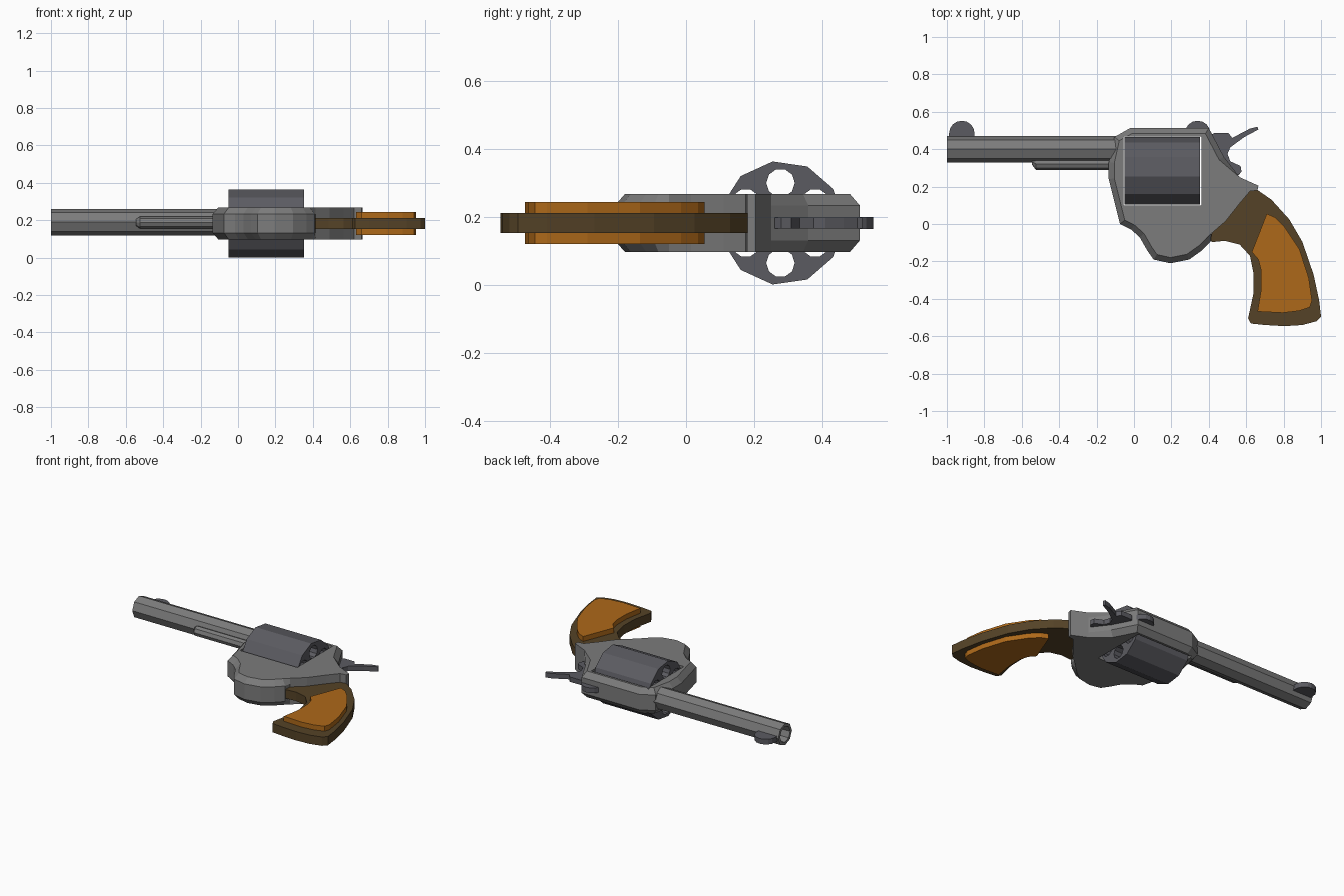
import bpy, bmesh
from math import sin, cos, pi
from mathutils import Vector

if "Cube" in bpy.data.objects:
    bpy.data.objects.remove(bpy.data.objects["Cube"])

Z = 0.183  # middle plane of the whole piece


def material(name, rgb):
    m = bpy.data.materials.new(name)
    m.diffuse_color = (*rgb, 1)
    m.use_nodes = True
    m.node_tree.nodes["Principled BSDF"].inputs["Base Color"].default_value = m.diffuse_color
    return m


STEEL = material("steel", (0.20, 0.20, 0.20))
DARK = material("dark_steel", (0.105, 0.105, 0.12))
BROWN = material("brown", (0.09, 0.055, 0.02))
WOOD = material("wood", (0.42, 0.14, 0.01))


def loft(name, rings, mat, closed=False):
    """Skin a list of equal-length rings; cap the ends unless closed."""
    bm = bmesh.new()
    vs = [[bm.verts.new(p) for p in r] for r in rings]
    n = len(vs[0])
    pairs = list(zip(vs, vs[1:])) + ([(vs[-1], vs[0])] if closed else [])
    for a, b in pairs:
        for i in range(n):
            j = (i + 1) % n
            bm.faces.new((a[i], a[j], b[j], b[i]))
    if not closed:
        bm.faces.new(vs[0])
        bm.faces.new(vs[-1])
    bmesh.ops.recalc_face_normals(bm, faces=bm.faces)
    me = bpy.data.meshes.new(name)
    bm.to_mesh(me)
    bm.free()
    ob = bpy.data.objects.new(name, me)
    bpy.context.collection.objects.link(ob)
    if mat:
        me.materials.append(mat)
    return ob


def ring(x, y, r, n, z=Z):
    """Regular polygon around the x direction, first corner at +y."""
    return [(x, y + r * cos(2 * pi * i / n), z + r * sin(2 * pi * i / n)) for i in range(n)]


def inset(pts, d):
    """Mitred inward offset of a clockwise outline."""
    out = []
    for i, p in enumerate(pts):
        p, a, b = Vector(p), Vector(pts[i - 1]), Vector(pts[(i + 1) % len(pts)])
        e, f = (p - a).normalized(), (b - p).normalized()
        n1, n2 = Vector((e.y, -e.x)), Vector((f.y, -f.x))
        out.append(p + (n1 + n2) * d / (1 + n1.dot(n2)))
    return out


def plate(name, pts, half, mat, bevel=0, drop=0, z=Z, keep=()):
    """Flat outline with thickness, optionally with chamfered rims."""
    flat = lambda ps, h: [(p[0], p[1], z + h) for p in ps]
    if not bevel:
        return loft(name, [flat(pts, -half), flat(pts, half)], mat)
    small = [pts[i] if i in keep else q for i, q in enumerate(inset(pts, bevel))]
    return loft(name, [flat(small, -half), flat(pts, drop - half),
                       flat(pts, half - drop), flat(small, half)], mat)


def cut(ob, cutter):
    cutter.hide_render = True
    mod = ob.modifiers.new("cut", "BOOLEAN")
    mod.operation, mod.solver, mod.object = "DIFFERENCE", "EXACT", cutter
    bpy.context.view_layer.objects.active = ob
    bpy.ops.object.modifier_apply(modifier=mod.name)
    bpy.data.objects.remove(cutter)


# frame with chamfered rim and a window for the cylinder
frame_pts = [(-.02, .513), (.40, .513), (.42, .475), (.48, .36), (.565, .25), (.665, .205),
             (.66, .18), (.62, .175), (.565, .11), (.49, .015), (.415, -.05), (.41, -.095),
             (.365, -.14), (.295, -.19), (.195, -.21), (.105, -.19), (.07, -.14), (.03, -.07),
             (-.015, -.03), (-.075, 0), (-.135, .24), (-.135, .33), (-.105, .465)]
frame = plate("frame", frame_pts, .086, STEEL, .03, .035, keep=(4, 5, 6, 7, 8, 9, 10))
window = [(-.055, .468), (.362, .468), (.362, .1), (-.055, .1)]
cut(frame, plate("window_cutter", window, .3, None))

# eleven-sided cylinder with six through chambers
cylinder = loft("cylinder", [ring(x, .281, .183, 11) for x in (-.05, .354)], DARK)
for i in range(6):
    a = pi / 6 + i * pi / 3
    y, z = .278 + .118 * cos(a), Z + .118 * sin(a)
    cut(cylinder, loft("chamber_cutter", [ring(x, y, .042, 10, z) for x in (-.2, .5)], None))

# octagonal hollow barrel
loft("barrel", [ring(-1, .40, .071, 8, .19), ring(-.09, .40, .071, 8, .19),
                ring(-.09, .40, .052, 8, .19), ring(-1, .40, .052, 8, .19)], STEEL, closed=True)

# ejector rod under the barrel
loft("ejector_rod", [ring(-.545, .335, .018, 8, .188), ring(-.525, .322, .032, 8, .188),
                     ring(-.11, .322, .032, 8, .188)], STEEL)

# rounded front and rear sights
for name, x, base, top in (("front_sight", -.92, .45, .485), ("rear_sight", .34, .49, .485)):
    arc = [(x - .068 * cos(pi * i / 8), top + .067 * sin(pi * i / 8)) for i in range(9)]
    plate(name, [(x - .068, base - .01)] + arc + [(x + .068, base - .01)], .017, DARK)

# hammer with curved spur
plate("hammer", [(.40, .47), (.43, .487), (.505, .487), (.525, .46), (.62, .51), (.66, .52),
                 (.665, .505), (.59, .465), (.515, .41), (.5, .375), (.515, .335), (.57, .31),
                 (.575, .28), (.56, .262), (.48, .24), (.40, .40)], .016, DARK)

# grip core
plate("grip", [(.62, .185), (.66, .182), (.735, .13), (.83, .025), (.90, -.095), (.96, -.27),
               (.99, -.41), (1, -.495), (.975, -.52), (.90, -.54), (.805, -.546), (.70, -.54),
               (.625, -.532), (.61, -.505), (.638, -.375), (.64, -.27), (.62, -.17), (.565, -.11),
               (.485, -.09), (.415, -.097), (.405, -.06), (.485, .015), (.56, .11)], .029, BROWN)

# wooden panel on each side of the grip
panel = [(.71, .055), (.755, .035), (.805, -.015), (.885, -.135), (.935, -.29), (.952, -.41),
         (.94, -.445), (.88, -.465), (.795, -.475), (.66, -.468), (.665, -.44), (.68, -.35),
         (.68, -.25), (.665, -.19), (.63, -.15)]
for side, name in ((1, "upper_grip_panel"), (-1, "lower_grip_panel")):
    plate(name, panel, .018, WOOD, z=Z + side * .0435)
